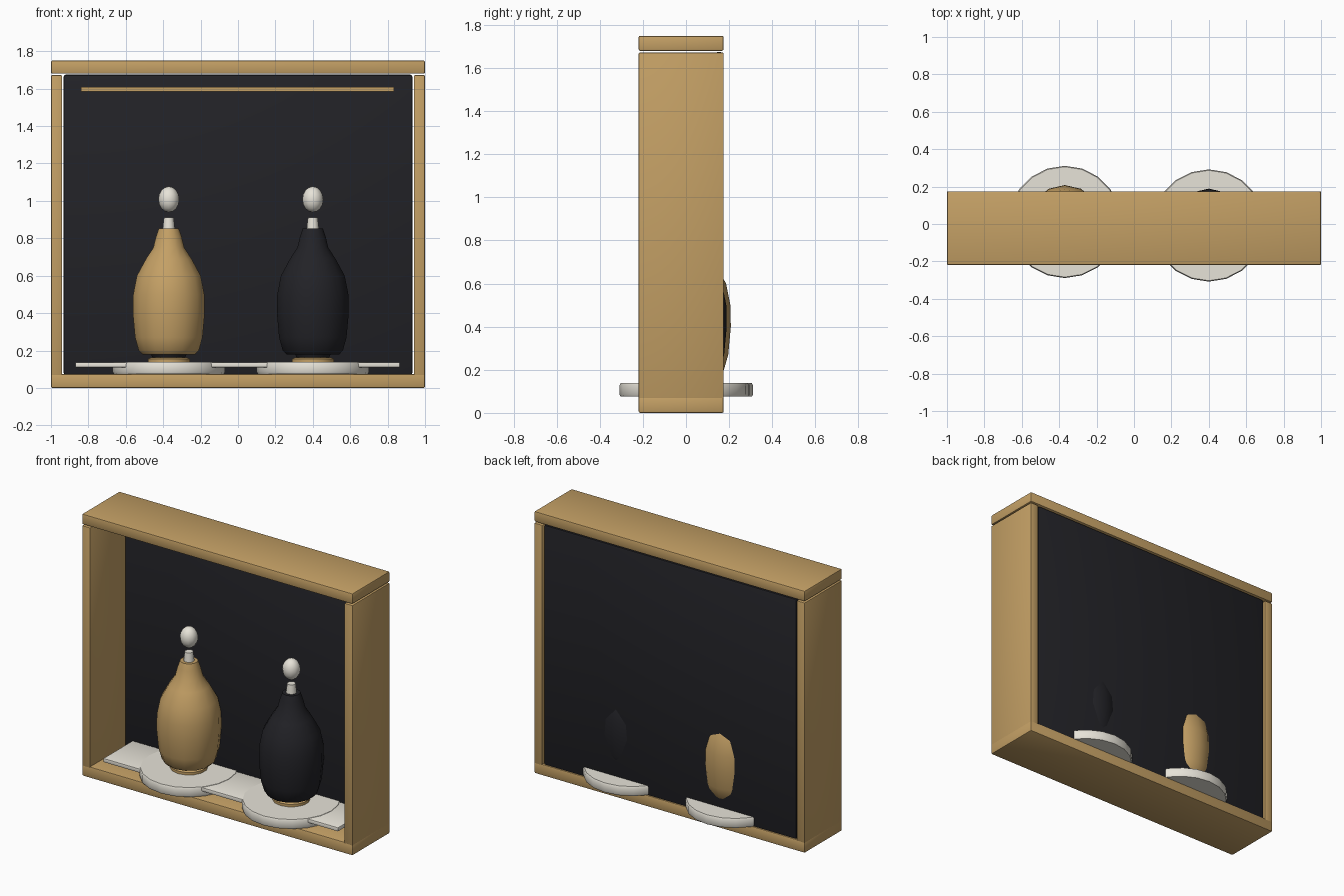
import bpy, math

if "Cube" in bpy.data.objects:
    bpy.data.objects.remove(bpy.data.objects["Cube"])


def material(name, rgb):
    m = bpy.data.materials.new(name)
    m.diffuse_color = (*rgb, 1)
    m.use_nodes = True
    m.node_tree.nodes["Principled BSDF"].inputs["Base Color"].default_value = m.diffuse_color
    return m


GOLD = material("gold", (0.55, 0.35, 0.13))
BLACK = material("black", (0.016, 0.016, 0.02))
WHITE = material("white", (0.80, 0.77, 0.69))


def finish(ob, name, mat, angle):
    ob.name = name
    ob.data.materials.append(mat)
    bpy.ops.object.shade_smooth_by_angle(angle=math.radians(angle))
    return ob


def box(name, lo, hi, mat, bevel=0.0):
    bpy.ops.mesh.primitive_cube_add(size=1, location=[(a + b) / 2 for a, b in zip(lo, hi)])
    ob = bpy.context.object
    ob.scale = [b - a for a, b in zip(lo, hi)]
    bpy.ops.object.transform_apply(location=False, rotation=False, scale=True)
    if bevel:
        mod = ob.modifiers.new("bevel", 'BEVEL')
        mod.width, mod.segments = bevel, 2
        bpy.ops.object.modifier_apply(modifier=mod.name)
    return finish(ob, name, mat, 35)


def lathe(name, x, y, profile, mat, sides=14):
    """Closed turned solid from (radius, z) points, bottom to top."""
    verts, faces = [], []
    for r, z in profile:
        for i in range(sides):
            a = 2 * math.pi * i / sides - math.pi / 2
            verts.append((r * math.cos(a), r * math.sin(a), z))
    for k in range(len(profile) - 1):
        for i in range(sides):
            j = (i + 1) % sides
            faces.append((k * sides + i, k * sides + j, (k + 1) * sides + j, (k + 1) * sides + i))
    faces.append(tuple(reversed(range(sides))))
    faces.append(tuple(range(len(verts) - sides, len(verts))))
    me = bpy.data.meshes.new(name)
    me.from_pydata(verts, [], faces)
    ob = bpy.data.objects.new(name, me)
    bpy.context.collection.objects.link(ob)
    ob.location = (x, y, 0)
    bpy.ops.object.select_all(action='DESELECT')
    ob.select_set(True)
    bpy.context.view_layer.objects.active = ob
    return finish(ob, name, mat, 45)


# Display frame
F, B = -0.22, 0.175
box("top_beam", (-1, F, 1.68), (1, B, 1.75), GOLD, 0.008)
box("bottom_beam", (-1, F, 0), (1, B, 0.075), GOLD, 0.008)
box("left_side", (-1, F, 0.065), (-0.94, B, 1.672), GOLD, 0.006)
box("right_side", (0.94, F, 0.065), (1, B, 1.672), GOLD, 0.006)

# Back panel, light strip and shelf
box("back_panel", (-0.933, 0.135, 0.07), (0.933, 0.17, 1.675), BLACK, 0.012)
box("light_strip", (-0.84, 0.08, 1.585), (0.835, 0.105, 1.61), GOLD)
box("shelf", (-0.87, -0.18, 0.11), (0.865, 0.13, 0.136), WHITE, 0.004)

# Bottles on round plinths
BODY = [(0.145, 0.18), (0.165, 0.20), (0.185, 0.27), (0.197, 0.40), (0.195, 0.50),
        (0.175, 0.60), (0.125, 0.69), (0.085, 0.75), (0.070, 0.81), (0.055, 0.852)]
BEAD = [(0.055 * math.sin(math.pi * k / 8) + 0.001, 1.008 - 0.069 * math.cos(math.pi * k / 8))
        for k in range(9)]
for side, x, y, mat in (("left", -0.37, 0.011, GOLD), ("right", 0.40, -0.008, BLACK)):
    lathe(side + "_plinth", x, y, [(0.295, 0.075), (0.30, 0.085), (0.30, 0.128), (0.295, 0.138)], WHITE, 20)
    lathe(side + "_foot_ring", x, y, [(0.115, 0.136), (0.115, 0.155), (0.10, 0.162)], GOLD)
    lathe(side + "_foot", x, y, [(0.085, 0.155), (0.10, 0.185)], BLACK)
    lathe(side + "_bottle", x, y, BODY, mat)
    lathe(side + "_neck", x, y, [(0.033, 0.85), (0.030, 0.88), (0.026, 0.912)], WHITE, 12)
    lathe(side + "_stopper", x, y, BEAD, WHITE, 12)
